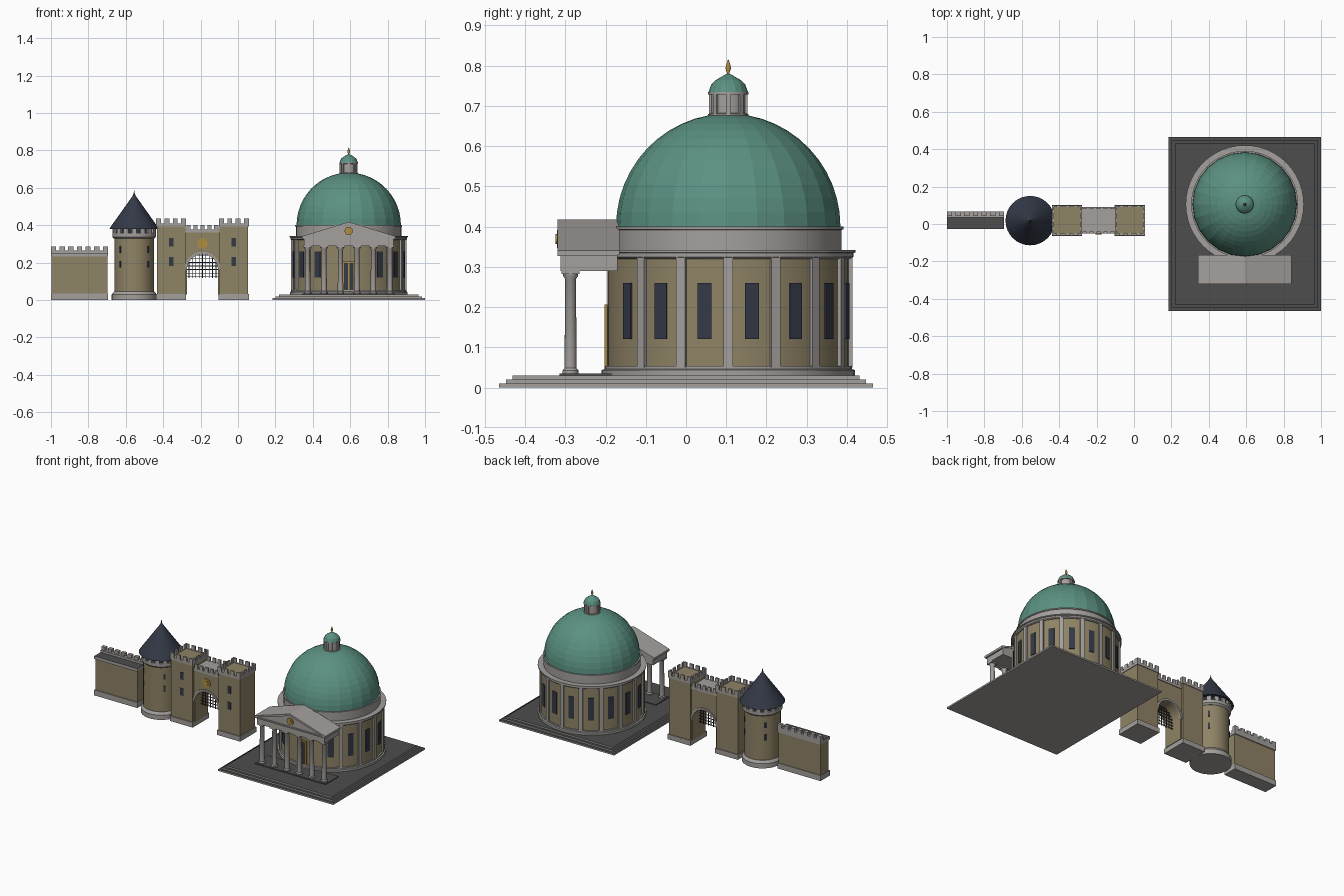
import bpy, bmesh, math
from mathutils import Matrix

if "Cube" in bpy.data.objects:
    bpy.data.objects.remove(bpy.data.objects["Cube"])


def mat(name, r, g, b):
    m = bpy.data.materials.new(name)
    m.diffuse_color = (r, g, b, 1)
    m.use_nodes = True
    m.node_tree.nodes["Principled BSDF"].inputs["Base Color"].default_value = m.diffuse_color
    return m


STONE = mat("pale stone", .37, .35, .335)
SAND = mat("sand wall", .275, .228, .132)
TEAL = mat("copper green", .105, .285, .225)
SLATE = mat("dark slate", .033, .041, .062)
PAVING = mat("dark paving", .075, .075, .074)
GOLD = mat("gold", .44, .27, .05)
IRON = mat("black iron", .03, .03, .032)


def finish(name, bm, mats, smooth=False, rule=None):
    bmesh.ops.recalc_face_normals(bm, faces=bm.faces)
    if rule:
        for f in bm.faces:
            f.material_index = rule(f)
    me = bpy.data.meshes.new(name)
    bm.to_mesh(me)
    bm.free()
    ob = bpy.data.objects.new(name, me)
    bpy.context.collection.objects.link(ob)
    for m in (mats if isinstance(mats, list) else [mats]):
        me.materials.append(m)
    if smooth:
        bpy.ops.object.select_all(action='DESELECT')
        ob.select_set(True)
        bpy.context.view_layer.objects.active = ob
        bpy.ops.object.shade_smooth_by_angle(angle=math.radians(35))
    return ob


def add_box(bm, x0, x1, y0, y1, z0, z1, pre=Matrix()):
    m = Matrix.Translation(((x0+x1)/2, (y0+y1)/2, (z0+z1)/2)) @ Matrix.Diagonal((x1-x0, y1-y0, z1-z0, 1))
    bmesh.ops.create_cube(bm, size=1, matrix=pre @ m)


def boxes(name, items, m, rule=None):
    bm = bmesh.new()
    for b in items:
        add_box(bm, *b)
    return finish(name, bm, m, rule=rule)


def lathe(name, prof, centres, m, segs=32, smooth=True):
    """Closed solid of revolution from (radius, height) points, once per centre."""
    bm = bmesh.new()
    for cx, cy in centres:
        rings = [[bm.verts.new((cx + r*math.cos(a), cy + r*math.sin(a), z))
                  for a in [2*math.pi*i/segs for i in range(segs)]] for r, z in prof]
        for lo, hi in zip(rings, rings[1:]):
            for i in range(segs):
                j = (i+1) % segs
                bm.faces.new((lo[i], lo[j], hi[j], hi[i]))
        bm.faces.new(rings[0])
        bm.faces.new(rings[-1])
    return finish(name, bm, m, smooth)


def prism(name, pts, y0, y1, m):
    """Extrude an (x, z) outline along y."""
    bm = bmesh.new()
    f = bm.faces.new([bm.verts.new((x, y0, z)) for x, z in pts])
    r = bmesh.ops.extrude_face_region(bm, geom=[f])
    bmesh.ops.translate(bm, verts=[v for v in r['geom'] if isinstance(v, bmesh.types.BMVert)], vec=(0, y1-y0, 0))
    return finish(name, bm, m)


def radial(name, cx, cy, angles, r0, r1, half_w, z0, z1, m):
    """Repeat an upright block around a centre."""
    bm = bmesh.new()
    for a in angles:
        add_box(bm, r0, r1, -half_w, half_w, z0, z1,
                Matrix.Translation((cx, cy, 0)) @ Matrix.Rotation(math.radians(a), 4, 'Z'))
    return finish(name, bm, m)


def medallion(name, x, y, z, r):
    for part, rad, d in (("disc", r, .006), ("boss", r*.55, .01)):
        bm = bmesh.new()
        bmesh.ops.create_cone(bm, cap_ends=True, segments=20, radius1=rad, radius2=rad, depth=d,
                              matrix=Matrix.Translation((x, y-d/2, z)) @ Matrix.Rotation(math.pi/2, 4, 'X'))
        finish(name + "_" + part, bm, GOLD)


def merlon_row(x0, x1, n, y0, y1, z0, z1, w):
    step = (x1-x0-w)/(n-1)
    return [(x0+i*step, x0+i*step+w, y0, y1, z0, z1) for i in range(n)]


# ---------------- domed rotunda ----------------
CX, CY = .592, .105
C = [(CX, CY)]
boxes("platform_steps", [(CX-.408+.017*i, CX+.408-.017*i, -.465+.017*i, .465-.017*i, .01*i, .01*(i+1))
                         for i in range(3)], [STONE, PAVING], rule=lambda f: int(f.normal.z > .5))
lathe("drum_base", [(.315, .03), (.315, .043), (.308, .046), (.308, .054)], C, STONE, 48)
lathe("drum_wall", [(.300, .05), (.300, .325)], C, SAND, 48)
radial("drum_pilasters", CX, CY, [22.5*i for i in range(16) if i not in (11, 12, 13)],
       .29, .309, .012, .05, .325, STONE)
win = [11.25 + 22.5*i for i in range(16)]
radial("drum_windows", CX, CY, [a for a in win if abs(a-270) > 15], .292, .3035, .0175, .12, .26, SLATE)
lathe("drum_cornice", [(.305, .32), (.311, .325), (.311, .334), (.316, .336), (.316, .342),
                       (.282, .342), (.282, .392), (.286, .393), (.286, .4)], C, STONE, 48)
dome = [(.279*math.cos(t), .4 + .281*math.sin(t)) for t in [math.radians(80)*i/11 for i in range(12)]]
lathe("dome", dome + [(.02, .682)], C, TEAL, 24, smooth=False)

# lantern on the dome
lathe("lantern_body", [(.05, .672), (.05, .68), (.043, .682), (.043, .728), (.05, .729), (.05, .735)], C, STONE, 16)
radial("lantern_pilasters", CX, CY, [45*i for i in range(8)], .038, .048, .006, .68, .73, STONE)
lathe("lantern_cap", [(.049, .735), (.042, .754), (.03, .765), (.004, .78)], C, TEAL, 16, smooth=False)
lathe("finial", [(.004, .776), (.003, .782), (.0075, .793), (.005, .804), (.001, .815)], C, GOLD, 10)

# door
boxes("door", [(CX-.026, CX+.026, -.2, -.18, .03, .2)], SLATE)
boxes("door_frame", [(CX-.032, CX-.026, -.203, -.195, .03, .206), (CX+.026, CX+.032, -.203, -.195, .03, .206),
                     (CX-.032, CX+.032, -.203, -.195, .198, .206),
                     (CX-.004, CX+.004, -.203, -.195, .03, .2)], GOLD)

# portico
boxes("portico_floor", [(CX-.25, CX+.25, -.315, -.185, .03, .035)], PAVING)
cols = [(CX-.22+.088*i, -.287) for i in range(6)]
lathe("portico_columns", [(.02, .035), (.02, .042), (.015, .048), (.0135, .27), (.019, .278), (.019, .283)],
      cols, STONE, 16)
boxes("column_capitals", [(x-.022, x+.022, y-.022, y+.022, .282, .291) for x, y in cols], STONE)
prism("portico_gable", [(CX-.24, .29), (CX+.24, .29), (CX+.24, .333), (CX, .405), (CX-.24, .333)],
      -.312, -.17, STONE)
prism("gable_roof", [(CX-.25, .33), (CX, .405), (CX+.25, .33), (CX+.25, .341), (CX, .418), (CX-.25, .341)],
      -.32, -.165, STONE)
boxes("gable_string_course", [(CX-.25, CX+.25, -.32, -.17, .327, .335)], STONE)
medallion("gable_medallion", CX, -.315, .369, .022)

# ---------------- gatehouse ----------------
GX = -.19
for side, sx in (("left", -1), ("right", 1)):
    cx = GX + sx*.168
    x0, x1, y0, y1 = cx-.076, cx+.076, -.057, .096
    boxes(side + "_tower_base", [(x0-.005, x1+.005, y0-.006, y1+.006, 0, .032)], STONE)
    boxes(side + "_tower", [(x0, x1, y0, y1, .03, .408)], SAND)
    t = .009
    X0, X1, Y0, Y1 = x0-.004, x1+.004, y0-.004, y1+.004
    crown = [(X0, X1, Y0, Y0+t, .394, .41), (X0, X1, Y1-t, Y1, .394, .41),
             (X0, X0+t, Y0, Y1, .394, .41), (X1-t, X1, Y0, Y1, .394, .41)]
    for a in (Y0, Y1-t):
        crown += merlon_row(X0, X1, 4, a, a+t, .409, .437, .026)
    for a in (X0, X1-t):
        crown += [(a, a+t, b[0], b[1], b[4], b[5]) for b in merlon_row(Y0, Y1, 4, 0, 0, .409, .437, .026)]
    boxes(side + "_tower_battlements", crown, STONE)
    boxes(side + "_tower_windows", [(cx-.012, cx+.012, y0-.003, y0+.004, z, z+.046) for z in (.183, .285)], SLATE)

# arched centre
R, SP = .083, .162
arc = [(GX + R*math.cos(t), SP + R*math.sin(t)) for t in [math.pi*i/16 for i in range(17)]]
prism("gate_arch_wall", [(GX+.092, .03), (GX+R, .03)] + arc + [(GX-R, .03), (GX-.092, .03), (GX-.092, .365),
                                                              (GX+.092, .365)], -.045, .085, SAND)
ring = [(GX + (R+.013)*math.cos(t), SP + (R+.013)*math.sin(t)) for t in [math.pi*i/16 for i in range(16, -1, -1)]]
for name, y in (("front_arch_trim", -.051), ("back_arch_trim", .081)):
    prism(name, arc + ring, y, y+.01, STONE)
gate_top = [(GX-.09, GX+.09, -.05, .09, .36, .376)]
for y in (-.05, .08):
    gate_top += merlon_row(GX-.085, GX+.085, 5, y, y+.01, .375, .402, .022)
boxes("gate_battlements", gate_top, STONE)
medallion("gate_medallion", GX, -.045, .303, .028)

# raised portcullis, bars trimmed to the arch
bars = []
for i in range(-4, 5):
    x = i*.018
    bars.append((GX+x-.0018, GX+x+.0018, .016, .02, .118, SP + math.sqrt(R*R - x*x)))
for z in [.125 + .019*i for i in range(7)]:
    w = R if z < SP else math.sqrt(R*R - (z-SP)**2)
    bars.append((GX-w, GX+w, .0165, .0195, z-.0018, z+.0018))
boxes("portcullis", bars, IRON)

# ---------------- round tower ----------------
TX, TY = -.555, .018
T = [(TX, TY)]
lathe("round_tower_base", [(.12, 0), (.12, .03), (.108, .046)], T, STONE, 32)
lathe("round_tower_wall", [(.106, .04), (.106, .335)], T, SAND, 32)
lathe("round_tower_crown", [(.107, .328), (.117, .338), (.117, .358), (.105, .358), (.105, .384)], T, STONE, 32)
radial("round_tower_merlons", TX, TY, [22.5*i for i in range(16)], .1, .117, .013, .356, .384, STONE)
radial("crown_gaps", TX, TY, [22.5*i + 11.25 for i in range(16)], .098, .107, .0085, .359, .38, SLATE)
for z in (.173, .252):
    radial("arrow_slits", TX, TY, [45, 135, 225, 315], .1, .1085, .006, z, z+.036, SLATE)
lathe("round_tower_roof", [(.132, .381), (.128, .388), (.006, .56)], T, SLATE, 32)
lathe("roof_spike", [(.005, .553), (.006, .562), (.003, .57), (.001, .585)], T, IRON, 10)

# ---------------- curtain wall ----------------
WX0, WX1 = -1, -.695
boxes("curtain_wall_base", [(WX0, WX1, -.027, .066, 0, .035)], STONE)
boxes("curtain_wall", [(WX0+.003, WX1-.003, -.02, .06, .03, .24)], SAND)
boxes("curtain_wall_coping", [(WX0, WX1, -.027, .066, .232, .252)], [STONE, PAVING],
      rule=lambda f: int(f.normal.z > .5))
boxes("curtain_wall_parapet", [(WX0, WX1, .036, .066, .25, .266)]
      + merlon_row(WX0, WX1, 7, .044, .066, .264, .286, .028), STONE)
